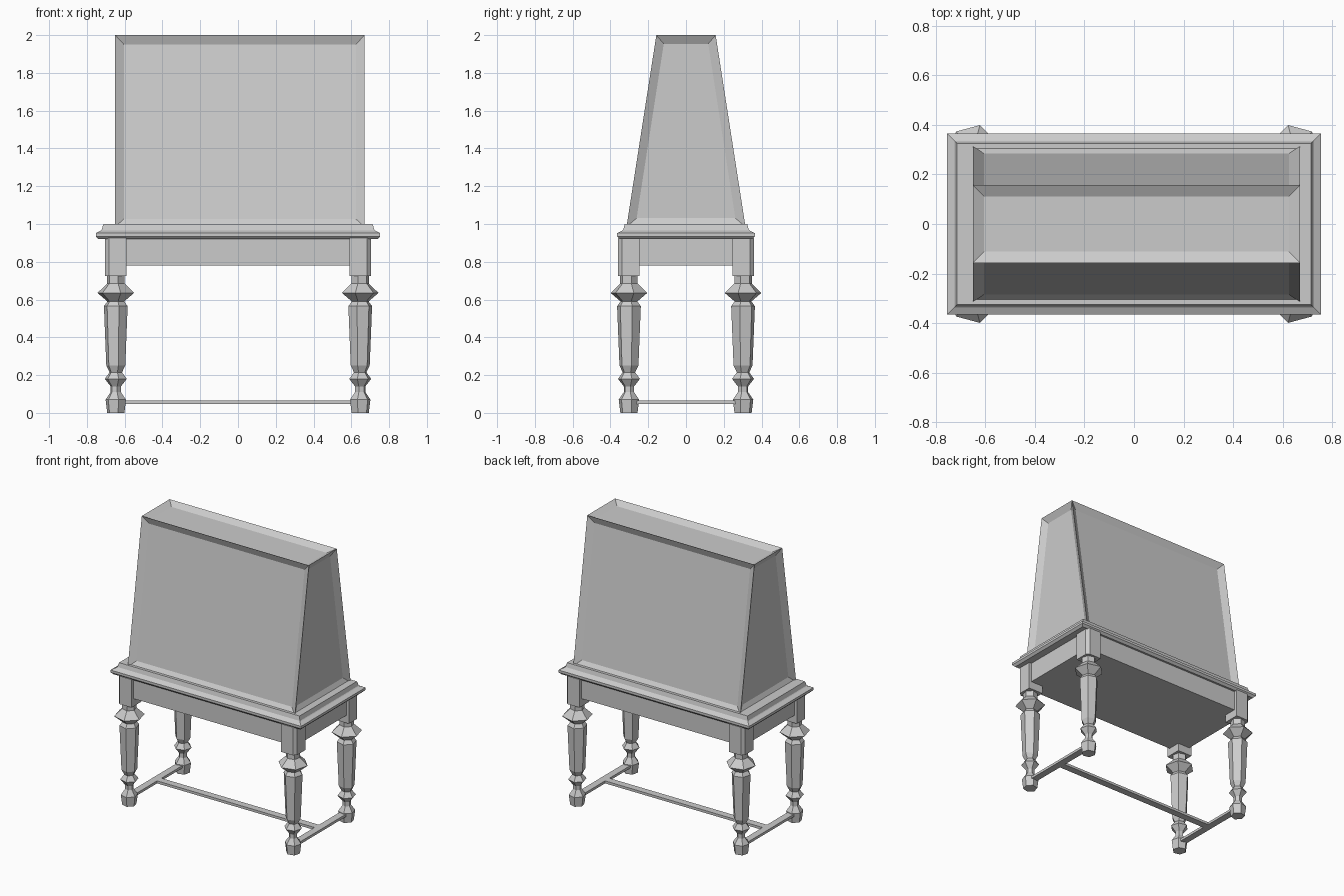
import bpy, bmesh, math
from mathutils import Matrix

cube = bpy.data.objects.get("Cube")
if cube:
    bpy.data.objects.remove(cube, do_unlink=True)

GREY = (0.6, 0.6, 0.6, 1)
mat = bpy.data.materials.new("plain grey")
mat.use_nodes = True
mat.diffuse_color = GREY
mat.node_tree.nodes["Principled BSDF"].inputs["Base Color"].default_value = GREY


def finish(name, bm):
    bmesh.ops.recalc_face_normals(bm, faces=bm.faces)
    me = bpy.data.meshes.new(name)
    bm.to_mesh(me)
    bm.free()
    me.materials.append(mat)
    ob = bpy.data.objects.new(name, me)
    bpy.context.collection.objects.link(ob)
    return ob


def loft(bm, rings):
    """Skin a stack of matching point rings and cap both ends."""
    loops = [[bm.verts.new(p) for p in ring] for ring in rings]
    n = len(loops[0])
    for a, b in zip(loops, loops[1:]):
        for i in range(n):
            j = (i + 1) % n
            bm.faces.new((a[i], a[j], b[j], b[i]))
    bm.faces.new(loops[0][::-1])
    bm.faces.new(loops[-1])


def rect(hx, hy, z, cx=0.0, cy=0.0):
    return [(cx - hx, cy - hy, z), (cx + hx, cy - hy, z),
            (cx + hx, cy + hy, z), (cx - hx, cy + hy, z)]


def box(name, hx, hy, z0, z1, cx=0.0, cy=0.0):
    bm = bmesh.new()
    loft(bm, [rect(hx, hy, z0, cx, cy), rect(hx, hy, z1, cx, cy)])
    return finish(name, bm)


# Tapered case with a recessed panel on every visible side
bm = bmesh.new()
loft(bm, [rect(0.66, 0.315, 0.985, 0.01), rect(0.66, 0.157, 2.0, 0.01)])
bmesh.ops.recalc_face_normals(bm, faces=bm.faces)
sides = [f for f in bm.faces if f.normal.z > -0.5]
bmesh.ops.inset_individual(bm, faces=sides, thickness=0.046, depth=-0.025,
                           use_even_offset=True)
finish("case", bm)

# Moulded table top
bm = bmesh.new()
top_profile = [(0.015, 0.92), (0, 0.935), (0, 0.952), (0.028, 0.966), (0.032, 0.97), (0.04, 1.0)]
loft(bm, [rect(0.753 - d, 0.364 - d, z) for d, z in top_profile])
finish("table_top", bm)

# Apron under the top
box("apron", 0.685, 0.335, 0.78, 0.925)

# Turned six-sided legs, each with a corner facing outwards, under a chamfered block
LEG_X, LEG_Y = 0.647, 0.302
leg_profile = [(0.047, 0), (0.056, 0.07), (0.028, 0.11), (0.028, 0.14), (0.06, 0.18),
               (0.034, 0.215), (0.052, 0.25), (0.065, 0.565), (0.046, 0.59),
               (0.1, 0.635), (0.048, 0.685), (0.048, 0.73)]
H, C = 0.057, 0.02
block = [(-H, -H), (H, -H), (H, H - C), (H - C, H), (-H, H)]
for sx, side in ((1, "left"), (-1, "right")):
    for sy, end in ((1, "back"), (-1, "front")):
        place = Matrix.Translation((sx * LEG_X, sy * LEG_Y, 0)) @ Matrix.Diagonal((sx, sy, 1, 1))
        bm = bmesh.new()
        angles = [math.radians(45 + 60 * k) for k in range(6)]
        loft(bm, [[(r * math.cos(a), r * math.sin(a), z) for a in angles]
                  for r, z in leg_profile])
        bm.transform(place)
        finish(f"{end}_{side}_leg", bm)
        bm = bmesh.new()
        loft(bm, [[(x, y, z) for x, y in block] for z in (0.725, 0.925)])
        bm.transform(place)
        finish(f"{end}_{side}_leg_block", bm)
    # Stretcher joining the front and back legs
    box(f"{side}_stretcher", 0.025, 0.28, 0.048, 0.066, sx * LEG_X)

# Long middle stretcher
box("middle_stretcher", 0.63, 0.025, 0.048, 0.066)
